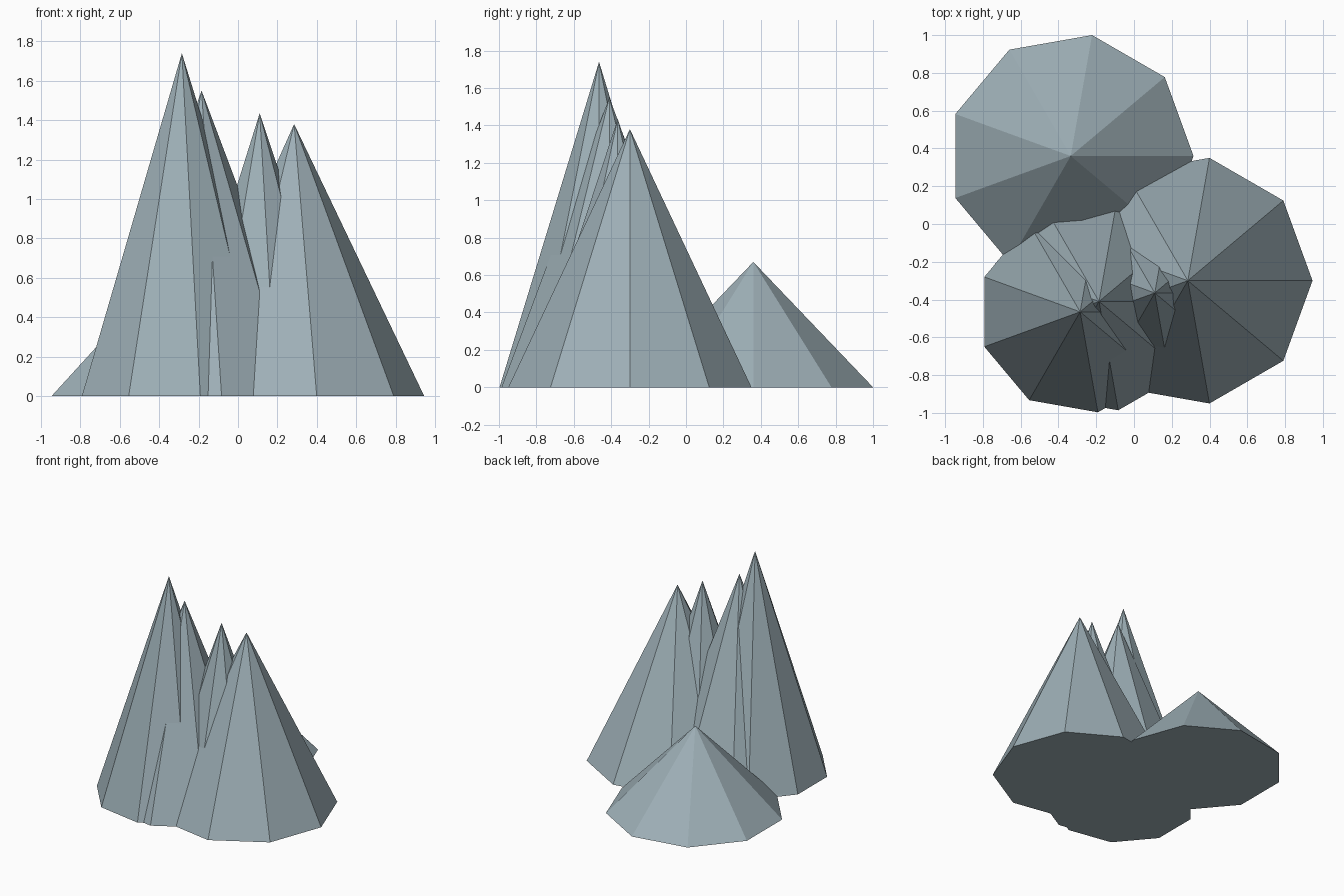
import bpy
import bmesh
from math import radians
from mathutils import Matrix

cube = bpy.data.objects.get("Cube")
if cube:
    bpy.data.objects.remove(cube, do_unlink=True)

SIDES = 9

# One blue-grey rock colour
rock = bpy.data.materials.new("blue_grey_rock")
rock.use_nodes = True
colour = (0.34, 0.43, 0.47, 1)
rock.diffuse_color = colour
rock.node_tree.nodes["Principled BSDF"].inputs["Base Color"].default_value = colour


def add_peak(name, x, y, radius, height):
    """Flat-faced cone standing on the ground, with one corner towards +x."""
    bm = bmesh.new()
    turn = Matrix.Translation((0, 0, height / 2)) @ Matrix.Rotation(radians(-90), 4, "Z")
    bmesh.ops.create_cone(bm, cap_ends=True, segments=SIDES, radius1=radius,
                          radius2=0, depth=height, matrix=turn)
    bmesh.ops.remove_doubles(bm, verts=bm.verts, dist=0.0001)
    mesh = bpy.data.meshes.new(name)
    bm.to_mesh(mesh)
    bm.free()
    mesh.materials.append(rock)
    peak = bpy.data.objects.new(name, mesh)
    peak.location = (x, y, 0)
    bpy.context.collection.objects.link(peak)


# Main ridge, from the model's right to its left
add_peak("tallest_peak", -0.285, -0.465, 0.54, 1.74)
add_peak("second_peak", -0.185, -0.41, 0.585, 1.55)
add_peak("narrow_peak", 0.11, -0.365, 0.48, 1.435)
add_peak("broad_peak", 0.285, -0.30, 0.66, 1.38)

# Low hill behind the ridge
add_peak("back_foothill", -0.335, 0.36, 0.65, 0.67)
